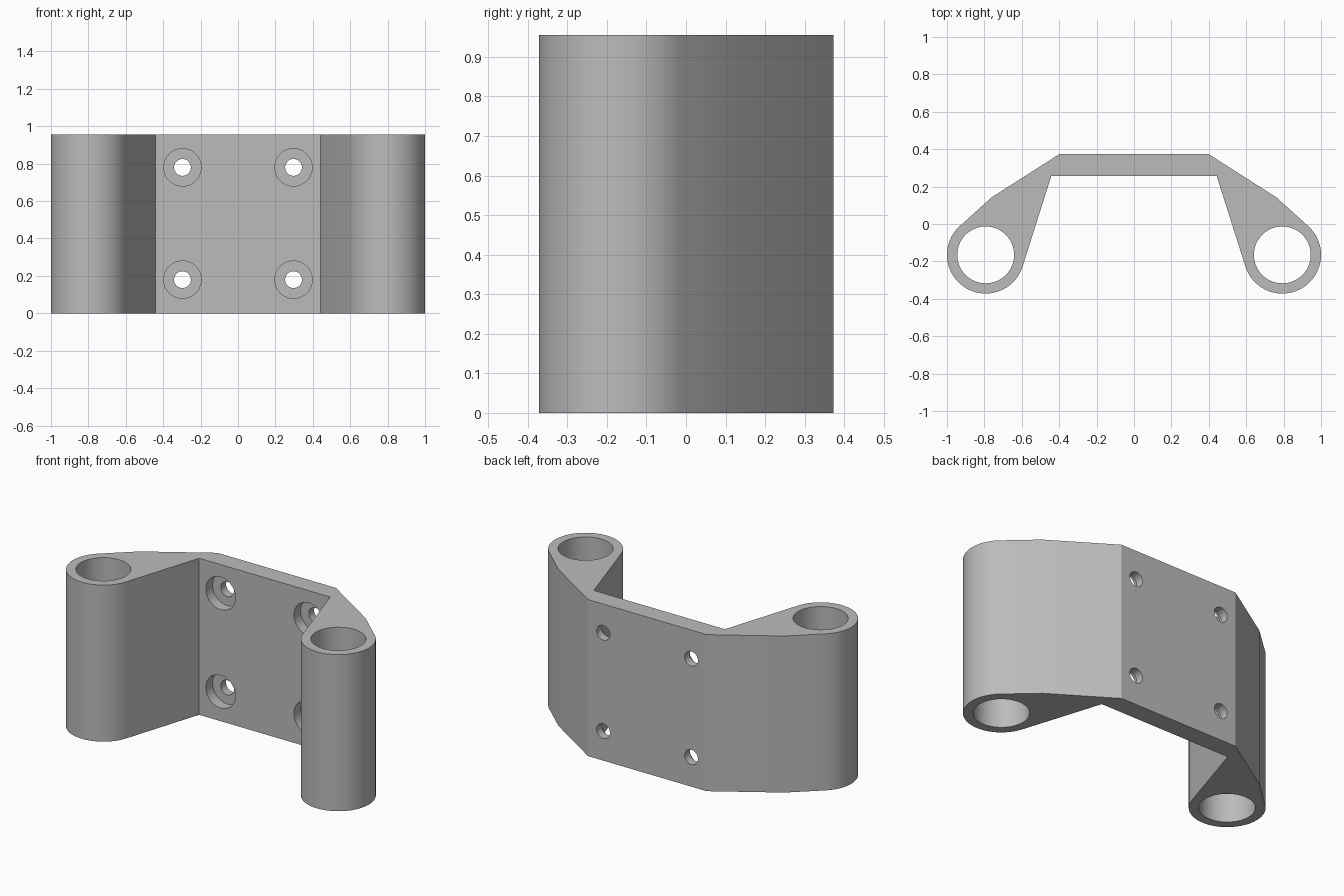
import bpy
import bmesh
from math import sin, cos, pi, radians
from mathutils import Matrix, Vector

cube = bpy.data.objects.get("Cube")
if cube:
    bpy.data.objects.remove(cube, do_unlink=True)

HEIGHT = 0.955
TUBE_X, TUBE_Y = 0.793, -0.165
TUBE_R, BORE_R = 0.207, 0.152
PLATE_FRONT, PLATE_BACK = 0.257, 0.373

grey = bpy.data.materials.new("plain grey")
grey.use_nodes = True
grey.diffuse_color = (0.5, 0.5, 0.5, 1)
grey.node_tree.nodes["Principled BSDF"].inputs["Base Color"].default_value = grey.diffuse_color


def add_object(name, bm):
    bmesh.ops.recalc_face_normals(bm, faces=bm.faces)
    mesh = bpy.data.meshes.new(name)
    bm.to_mesh(mesh)
    bm.free()
    mesh.materials.append(grey)
    obj = bpy.data.objects.new(name, mesh)
    bpy.context.collection.objects.link(obj)
    return obj


def cylinder(name, radius, depth, centre, along_y=False, sides=48):
    bm = bmesh.new()
    turn = Matrix.Rotation(pi / 2, 4, 'X') if along_y else Matrix.Identity(4)
    bmesh.ops.create_cone(bm, cap_ends=True, segments=sides, radius1=radius,
                          radius2=radius, depth=depth,
                          matrix=Matrix.Translation(centre) @ turn)
    return add_object(name, bm)


# Half outline: plate back corner, sloping arm, tube arc, plate front corner
half = [(0.40, PLATE_BACK), (0.762, 0.142)]
start, end, steps = radians(46), radians(-162), 36
for i in range(steps + 1):
    a = start + (end - start) * i / steps
    half.append((TUBE_X + TUBE_R * cos(a), TUBE_Y + TUBE_R * sin(a)))
half.append((0.442, PLATE_FRONT))
outline = half + [(-x, y) for x, y in reversed(half)]

# Bracket body, extruded upward
bm = bmesh.new()
base = bm.faces.new([bm.verts.new((x, y, 0)) for x, y in outline])
up = bmesh.ops.extrude_face_region(bm, geom=[base], use_keep_orig=True)
bmesh.ops.translate(bm, vec=Vector((0, 0, HEIGHT)),
                    verts=[v for v in up["geom"] if isinstance(v, bmesh.types.BMVert)])
bracket = add_object("bracket", bm)

# Tube bores, screw holes and flat counterbores
cutters = []
for side in (-1, 1):
    cutters.append(cylinder("bore_cutter", BORE_R, 2, (side * TUBE_X, TUBE_Y, HEIGHT / 2), sides=64))
    for z in (0.18, 0.78):
        x = side * 0.297
        cutters.append(cylinder("screw_hole_cutter", 0.045, 0.4, (x, 0.3, z), True, 32))
        cutters.append(cylinder("counterbore_cutter", 0.1, 0.13, (x, PLATE_FRONT, z), True))

for cutter in cutters:
    cutter.hide_render = True
    mod = bracket.modifiers.new(cutter.name, 'BOOLEAN')
    mod.operation = 'DIFFERENCE'
    mod.solver = 'EXACT'
    mod.object = cutter

bpy.ops.object.select_all(action='DESELECT')
bracket.select_set(True)
bpy.context.view_layer.objects.active = bracket
for mod in list(bracket.modifiers):
    bpy.ops.object.modifier_apply(modifier=mod.name)
for cutter in cutters:
    bpy.data.objects.remove(cutter, do_unlink=True)

bpy.ops.object.shade_smooth_by_angle(angle=radians(25))
